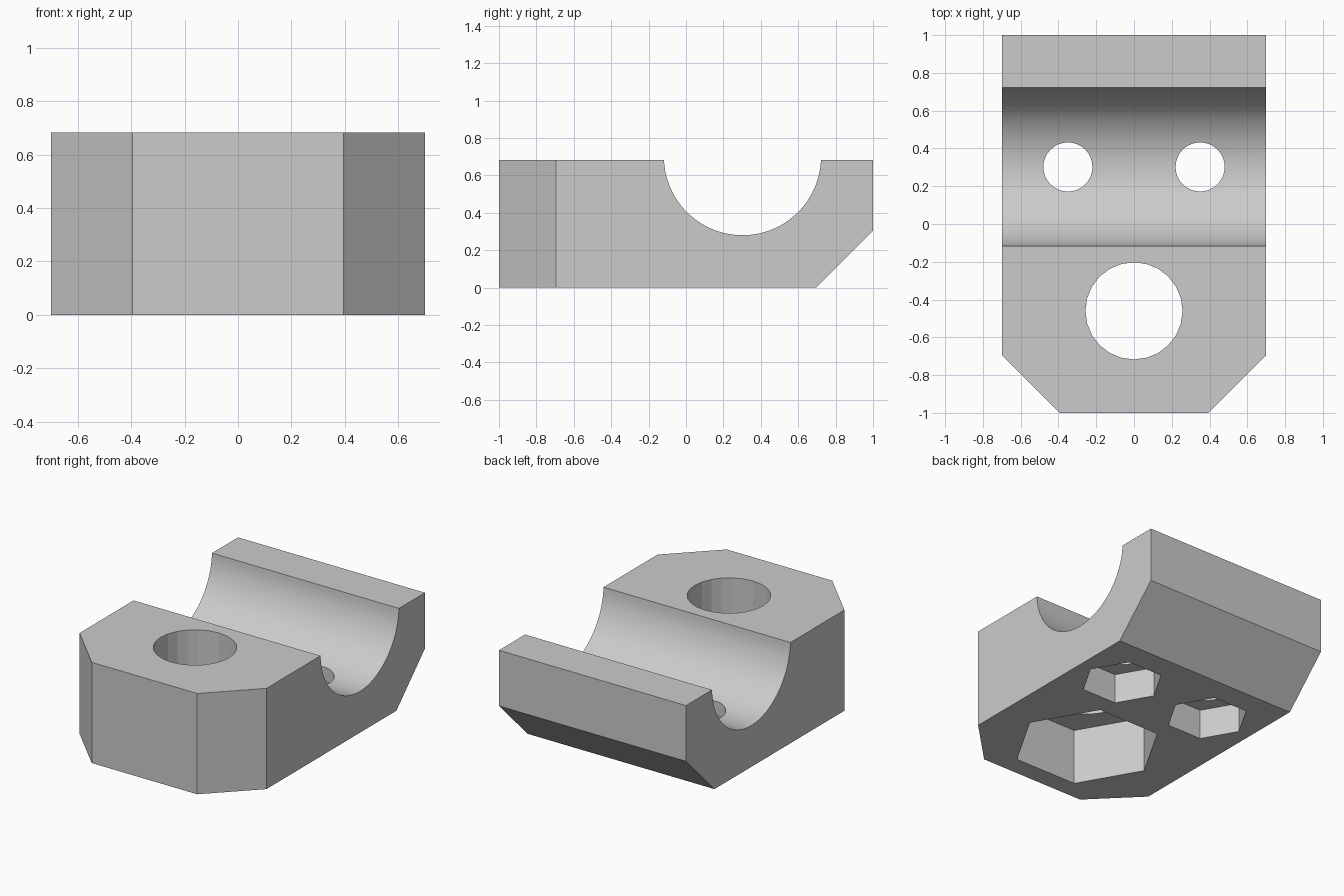
import bpy, bmesh
from math import pi, sin, cos, asin
from mathutils import Vector

cube = bpy.data.objects.get("Cube")
if cube:
    bpy.data.objects.remove(cube, do_unlink=True)

HALF_W, HEIGHT, CHAMFER = 0.7, 0.682, 0.305
TROUGH_Y, TROUGH_Z, TROUGH_R = 0.302, 0.70, 0.42

grey = bpy.data.materials.new("light grey")
grey.use_nodes = True
grey.diffuse_color = (0.6, 0.6, 0.6, 1)
grey.node_tree.nodes["Principled BSDF"].inputs["Base Color"].default_value = (0.6, 0.6, 0.6, 1)


def finish(bm, name):
    bmesh.ops.recalc_face_normals(bm, faces=bm.faces)
    mesh = bpy.data.meshes.new(name)
    bm.to_mesh(mesh)
    bm.free()
    mesh.materials.append(grey)
    obj = bpy.data.objects.new(name, mesh)
    bpy.context.collection.objects.link(obj)
    return obj


# Side profile with the semicircular trough, extruded across the width
dip = asin((TROUGH_Z - HEIGHT) / TROUGH_R)
steps = 48
arc = [pi + dip + (pi - 2 * dip) * i / steps for i in range(steps + 1)]
profile = [(-1, 0), (-1, HEIGHT)]
profile += [(TROUGH_Y + TROUGH_R * cos(a), TROUGH_Z + TROUGH_R * sin(a)) for a in arc]
profile += [(1, HEIGHT), (1, CHAMFER), (1 - CHAMFER, 0)]

bm = bmesh.new()
face = bm.faces.new([bm.verts.new((-HALF_W, y, z)) for y, z in profile])
extruded = bmesh.ops.extrude_face_region(bm, geom=[face])["geom"]
bmesh.ops.translate(bm, vec=(2 * HALF_W, 0, 0),
                    verts=[v for v in extruded if isinstance(v, bmesh.types.BMVert)])

# Chamfered front corners
for side in (-1, 1):
    cut = bmesh.ops.bisect_plane(
        bm, geom=bm.verts[:] + bm.edges[:] + bm.faces[:], clear_outer=True,
        plane_co=Vector((side * HALF_W, CHAMFER - 1, 0)), plane_no=Vector((side, -1, 0)))
    edges = [e for e in cut["geom_cut"] if isinstance(e, bmesh.types.BMEdge)]
    bmesh.ops.holes_fill(bm, edges=edges, sides=0)
clamp = finish(bm, "clamp_block")


def drill(name, x, y, radius, sides, bottom, top):
    """Cut an upright prism or cylinder out of the block."""
    bm = bmesh.new()
    ring = [bm.verts.new((x + radius * cos(2 * pi * i / sides),
                          y + radius * sin(2 * pi * i / sides), bottom)) for i in range(sides)]
    base = bm.faces.new(ring)
    geom = bmesh.ops.extrude_face_region(bm, geom=[base])["geom"]
    bmesh.ops.translate(bm, vec=(0, 0, top - bottom),
                        verts=[v for v in geom if isinstance(v, bmesh.types.BMVert)])
    cutter = finish(bm, name)
    cutter.hide_render = True
    mod = clamp.modifiers.new(name, 'BOOLEAN')
    mod.operation, mod.solver, mod.object = 'DIFFERENCE', 'EXACT', cutter
    bpy.ops.object.modifier_apply(modifier=name)
    bpy.data.objects.remove(cutter, do_unlink=True)


bpy.ops.object.select_all(action='DESELECT')
clamp.select_set(True)
bpy.context.view_layer.objects.active = clamp

# Bolt holes with hexagonal nut pockets underneath: x, y, hole radius, sides, pocket radius, depth
for x, y, hole, sides, pocket, depth in ((0, -0.46, 0.257, 24, 0.47, 0.385),
                                         (-0.35, 0.302, 0.13, 32, 0.26, 0.205),
                                         (0.35, 0.302, 0.13, 32, 0.26, 0.205)):
    drill("nut_pocket", x, y, pocket, 6, -0.1, depth)
    drill("bolt_hole", x, y, hole, sides, -0.1, 1)

bpy.ops.object.shade_smooth_by_angle(angle=0.22)
